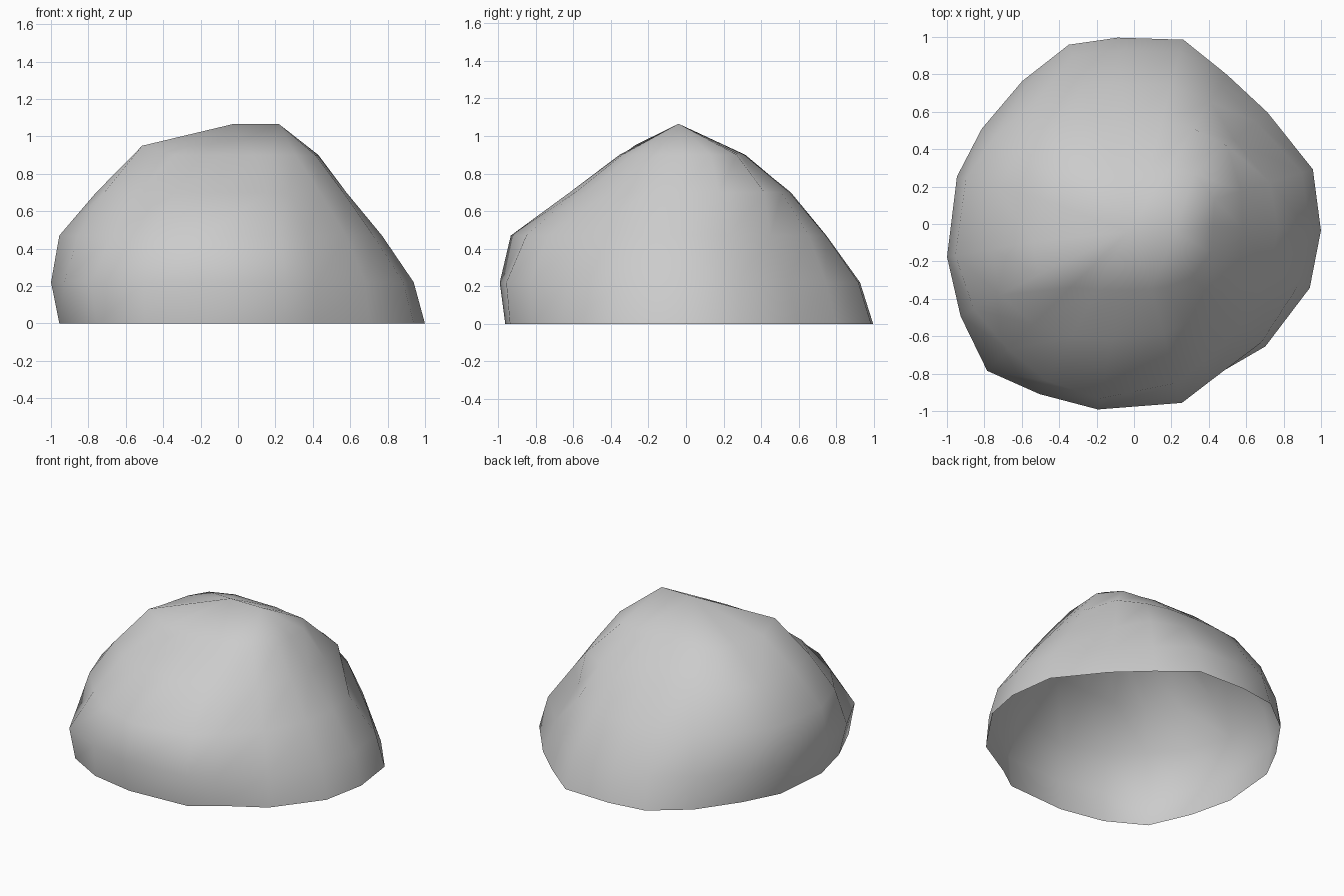
import bpy, bmesh, math

# Rock profile: bearing in degrees, then radius at each height level
LEVELS = [0.0, 0.22, 0.47, 0.70, 0.90]
ROWS = [
    (358, 1.00, 0.94, 0.77, 0.58, 0.42),
    (17,  1.00, 0.94, 0.76, 0.60, 0.45),
    (40,  0.93, 0.85, 0.70, 0.65, 0.42),
    (58,  0.94, 0.88, 0.77, 0.60, 0.34),
    (75,  1.02, 0.95, 0.77, 0.57, 0.32),
    (95,  1.00, 0.93, 0.75, 0.56, 0.31),
    (110, 1.02, 0.96, 0.79, 0.59, 0.33),
    (128, 0.97, 0.94, 0.84, 0.67, 0.40),
    (148, 0.93, 0.96, 0.88, 0.72, 0.48),
    (165, 0.95, 0.98, 0.93, 0.75, 0.50),
    (190, 0.97, 1.015, 0.97, 0.77, 0.55),
    (208, 1.00, 1.05, 0.97, 0.81, 0.58),
    (225, 1.07, 1.11, 0.95, 0.76, 0.48),
    (241, 1.03, 1.04, 0.96, 0.69, 0.40),
    (259, 0.98, 1.01, 0.95, 0.63, 0.36),
    (285, 0.97, 0.99, 0.88, 0.61, 0.36),
    (297, 0.92, 0.93, 0.82, 0.60, 0.38),
    (317, 0.96, 0.93, 0.79, 0.60, 0.42),
    (340, 1.00, 0.94, 0.77, 0.60, 0.44),
]

bm = bmesh.new()
rings = []
for k, z in enumerate(LEVELS):
    ring = []
    for row in ROWS:
        a, r = math.radians(row[0]), row[k + 1]
        ring.append(bm.verts.new((r * math.cos(a), r * math.sin(a), z)))
    rings.append(ring)

# Raised shoulder at the front left of the top ring
for v in rings[-1]:
    if v.co.x < -0.49 and v.co.y < -0.2:
        v.co.z += 0.05

# Short level ridge closing the summit
ridge = [bm.verts.new((x, -0.04, 1.065)) for x in (-0.03, 0.22)]
rings.append([ridge[1] if v.co.x > 0.1 else ridge[0] for v in rings[-1]])

# Skin the rings, leaving the underside open
n = len(ROWS)
for low, high in zip(rings, rings[1:]):
    for i in range(n):
        j = (i + 1) % n
        loop = list(dict.fromkeys((low[i], low[j], high[j], high[i])))
        bm.faces.new(loop)

for f in bm.faces:
    f.smooth = True
mesh = bpy.data.meshes.new("rock_dome")
bm.to_mesh(mesh)
bm.free()
rock = bpy.data.objects.new("rock_dome", mesh)
bpy.context.collection.objects.link(rock)
